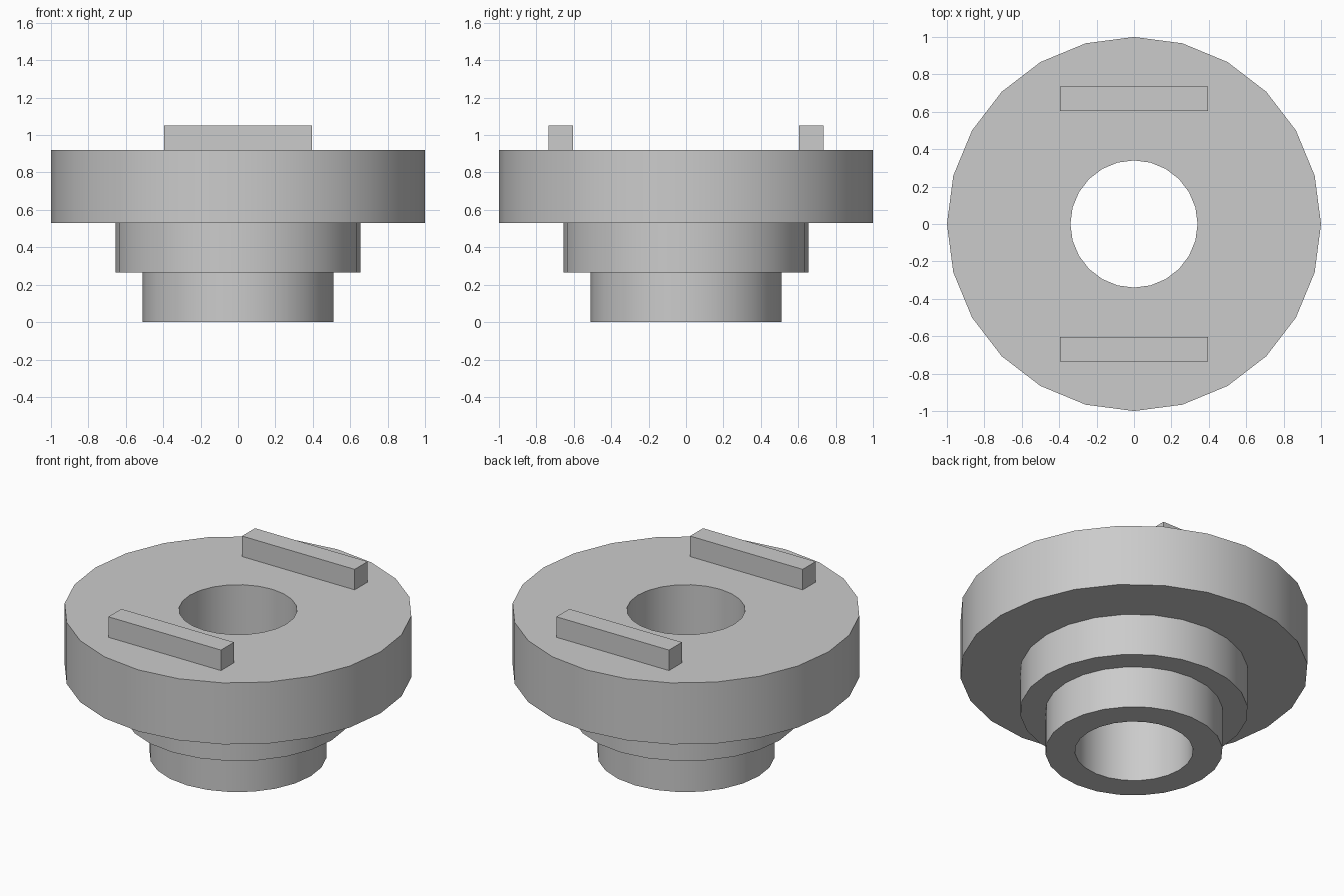
import bpy, bmesh, math
from mathutils import Matrix, Vector

if "Cube" in bpy.data.objects:
    bpy.data.objects.remove(bpy.data.objects["Cube"], do_unlink=True)

GREY = (0.6, 0.6, 0.6, 1.0)
SIDES = 24

grey = bpy.data.materials.new("plain_grey")
grey.use_nodes = True
grey.diffuse_color = GREY
grey.node_tree.nodes["Principled BSDF"].inputs["Base Color"].default_value = GREY


def make_object(name, bm):
    bmesh.ops.recalc_face_normals(bm, faces=bm.faces)
    mesh = bpy.data.meshes.new(name)
    bm.to_mesh(mesh)
    bm.free()
    mesh.materials.append(grey)
    obj = bpy.data.objects.new(name, mesh)
    bpy.context.collection.objects.link(obj)
    return obj


def lathe(name, profile):
    """Turn a closed (radius, height) outline around the z axis."""
    bm = bmesh.new()
    rings = []
    for r, z in profile:
        angles = [2 * math.pi * i / SIDES for i in range(SIDES)]
        rings.append([bm.verts.new((r * math.cos(a), r * math.sin(a), z)) for a in angles])
    for k, ring in enumerate(rings):
        below = rings[k - 1]
        for i in range(SIDES):
            j = (i + 1) % SIDES
            bm.faces.new((below[i], below[j], ring[j], ring[i]))
    return make_object(name, bm)


def box(name, centre, size):
    bm = bmesh.new()
    matrix = Matrix.Translation(centre) @ Matrix.Diagonal(Vector(size)).to_4x4()
    bmesh.ops.create_cube(bm, size=1, matrix=matrix)
    return make_object(name, bm)


# Stepped round body with a straight bore
bore, hub, collar, flange = 0.34, 0.51, 0.655, 1.0
body = lathe("stepped_body", [
    (bore, 0), (hub, 0), (hub, 0.265), (collar, 0.265),
    (collar, 0.53), (flange, 0.53), (flange, 0.92), (bore, 0.92)])

bpy.ops.object.select_all(action='DESELECT')
body.select_set(True)
bpy.context.view_layer.objects.active = body
bpy.ops.object.shade_smooth_by_angle(angle=math.radians(30))

# Two parallel drive bars on the top face
for name, side in (("front_bar", -1), ("back_bar", 1)):
    box(name, (0, side * 0.67, 0.985), (0.79, 0.13, 0.13))
